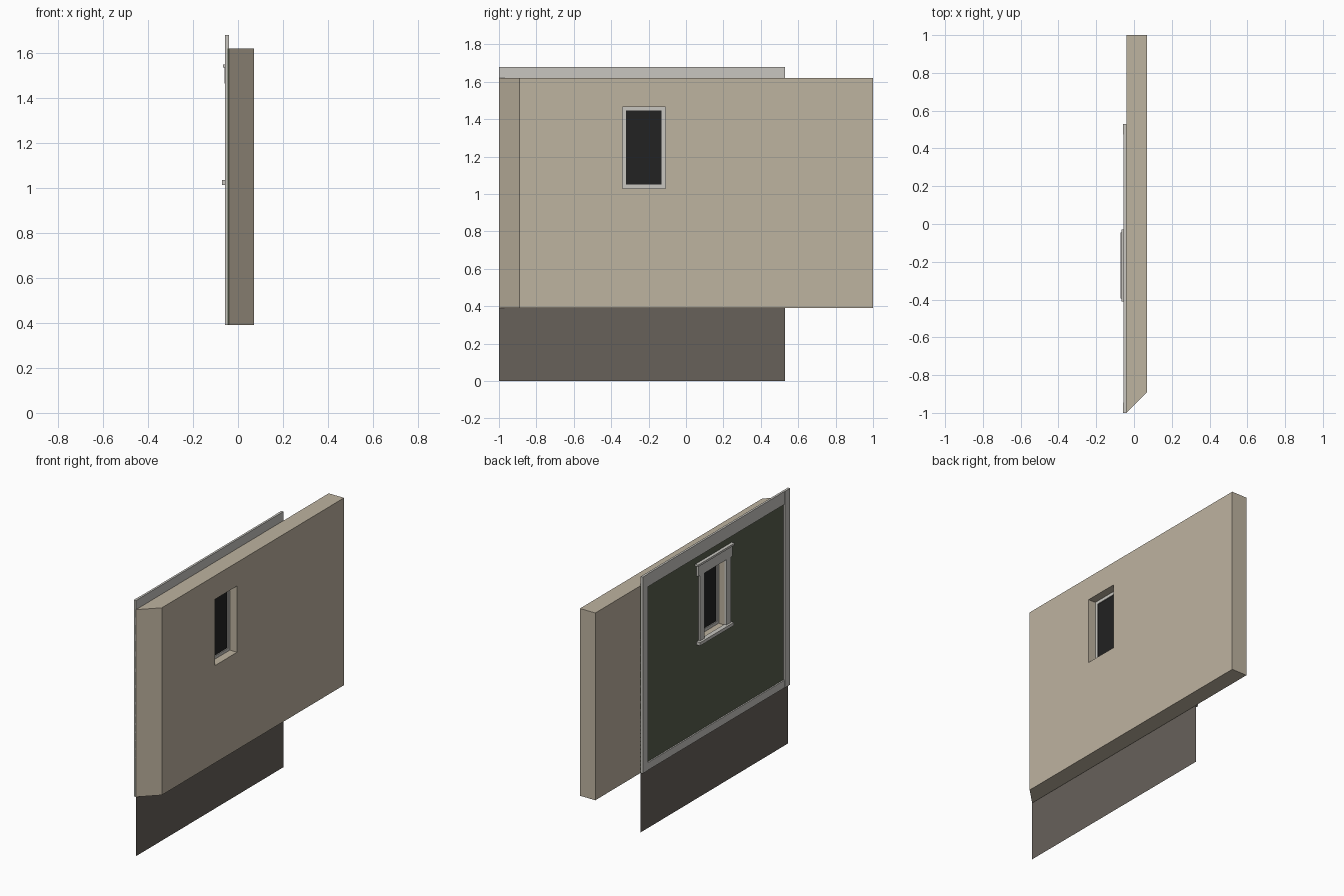
import bpy, bmesh

if "Cube" in bpy.data.objects:
    bpy.data.objects.remove(bpy.data.objects["Cube"])


def material(name, rgb):
    m = bpy.data.materials.new(name)
    m.diffuse_color = (*rgb, 1)
    m.use_nodes = True
    m.node_tree.nodes["Principled BSDF"].inputs["Base Color"].default_value = m.diffuse_color
    return m


PLASTER = material("beige_plaster", (0.515, 0.451, 0.352))
TRIM = material("pale_grey_trim", (0.578, 0.565, 0.527))
SIDING = material("dark_green_siding", (0.098, 0.114, 0.074))
STONE = material("brown_foundation", (0.136, 0.119, 0.102))
GLASS = material("dark_glass", (0.016, 0.016, 0.016))


def finish(name, bm, mat):
    bmesh.ops.recalc_face_normals(bm, faces=bm.faces[:])
    mesh = bpy.data.meshes.new(name)
    bm.to_mesh(mesh)
    bm.free()
    mesh.materials.append(mat)
    ob = bpy.data.objects.new(name, mesh)
    bpy.context.collection.objects.link(ob)
    return ob


def prism(name, outline, z0, z1, mat):
    """Extrude an (x, y) outline from z0 up to z1."""
    bm = bmesh.new()
    face = bm.faces.new([bm.verts.new((x, y, z0)) for x, y in outline])
    top = bmesh.ops.extrude_face_region(bm, geom=[face])["geom"]
    bmesh.ops.translate(bm, vec=(0, 0, z1 - z0),
                        verts=[v for v in top if isinstance(v, bmesh.types.BMVert)])
    return finish(name, bm, mat)


def box(name, x, y, z, mat):
    outline = [(x[0], y[0]), (x[1], y[0]), (x[1], y[1]), (x[0], y[1])]
    return prism(name, outline, z[0], z[1], mat)


def sheet(name, x, y, z, mat):
    """Single upright face at constant x."""
    bm = bmesh.new()
    bm.faces.new([bm.verts.new((x, a, b)) for a, b in
                  ((y[0], z[0]), (y[1], z[0]), (y[1], z[1]), (y[0], z[1]))])
    return finish(name, bm, mat)


def ring(name, x, outer, inner, mat):
    """Rectangular plate with a rectangular hole; rectangles are (y0, y1, z0, z1)."""
    bm = bmesh.new()
    loops = []
    for xx in x:
        for y0, y1, z0, z1 in (outer, inner):
            loops.append([bm.verts.new((xx, a, b)) for a, b in
                          ((y0, z0), (y1, z0), (y1, z1), (y0, z1))])
    for a, b in ((0, 1), (1, 3), (3, 2), (2, 0)):
        for i in range(4):
            j = (i + 1) % 4
            bm.faces.new((loops[a][i], loops[a][j], loops[b][j], loops[b][i]))
    return finish(name, bm, mat)


BACK, FACE = -0.041, 0.07          # the two sides of the wall
BOTTOM, TOP, END = 0.39, 1.62, 0.53
OPENING = (-0.34, -0.11, 1.03, 1.465)
Y0, Y1, Z0, Z1 = OPENING

# Thick wall with one mitred end and a window opening
wall = prism("wall", [(BACK, -1), (FACE, -0.89), (FACE, 1), (BACK, 1)], BOTTOM, TOP, PLASTER)
cutter = box("window_cutter", (-0.3, 0.3), (Y0, Y1), (Z0, Z1), PLASTER)
cut = wall.modifiers.new("window_opening", 'BOOLEAN')
cut.operation, cut.solver, cut.object = 'DIFFERENCE', 'EXACT', cutter
bpy.context.view_layer.objects.active = wall
wall.select_set(True)
bpy.ops.object.modifier_apply(modifier=cut.name)
bpy.data.objects.remove(cutter)

# Siding and foundation skirt
ring("siding", (-0.046, BACK), (-1, END, BOTTOM, TOP), OPENING, SIDING)
sheet("foundation", BACK - 0.001, (-1, END), (0, BOTTOM), STONE)

# Border boards around the siding
for name, y in (("front_corner_board", (-1, -0.945)), ("rear_corner_board", (0.475, END))):
    box(name, (-0.057, BACK), y, (BOTTOM, 1.68), TRIM)
for name, z in (("bottom_board", (BOTTOM, 0.44)), ("top_board", (1.595, 1.68))):
    box(name, (-0.055, BACK), (-0.945, 0.475), z, TRIM)

# Window set midway in the opening
ring("window_frame", (0.0, 0.018), OPENING, (Y0 + 0.02, Y1 - 0.02, Z0 + 0.02, Z1 - 0.02), TRIM)
box("window_glass", (0.006, 0.012), (Y0 + 0.02, Y1 - 0.02), (Z0 + 0.02, Z1 - 0.02), GLASS)

# Casing, head, crown and sill on the siding side
for name, y in (("casing_front", (Y0 - 0.045, Y0)), ("casing_rear", (Y1, Y1 + 0.045))):
    box(name, (-0.057, BACK), y, (Z0, Z1), TRIM)
box("window_head", (-0.06, BACK), (Y0 - 0.055, Y1 + 0.065), (Z1, 1.535), TRIM)
box("window_crown", (-0.067, BACK), (Y0 - 0.07, Y1 + 0.08), (1.535, 1.548), TRIM)
box("window_sill", (-0.071, BACK), (Y0 - 0.055, Y1 + 0.065), (1.013, 1.034), TRIM)
